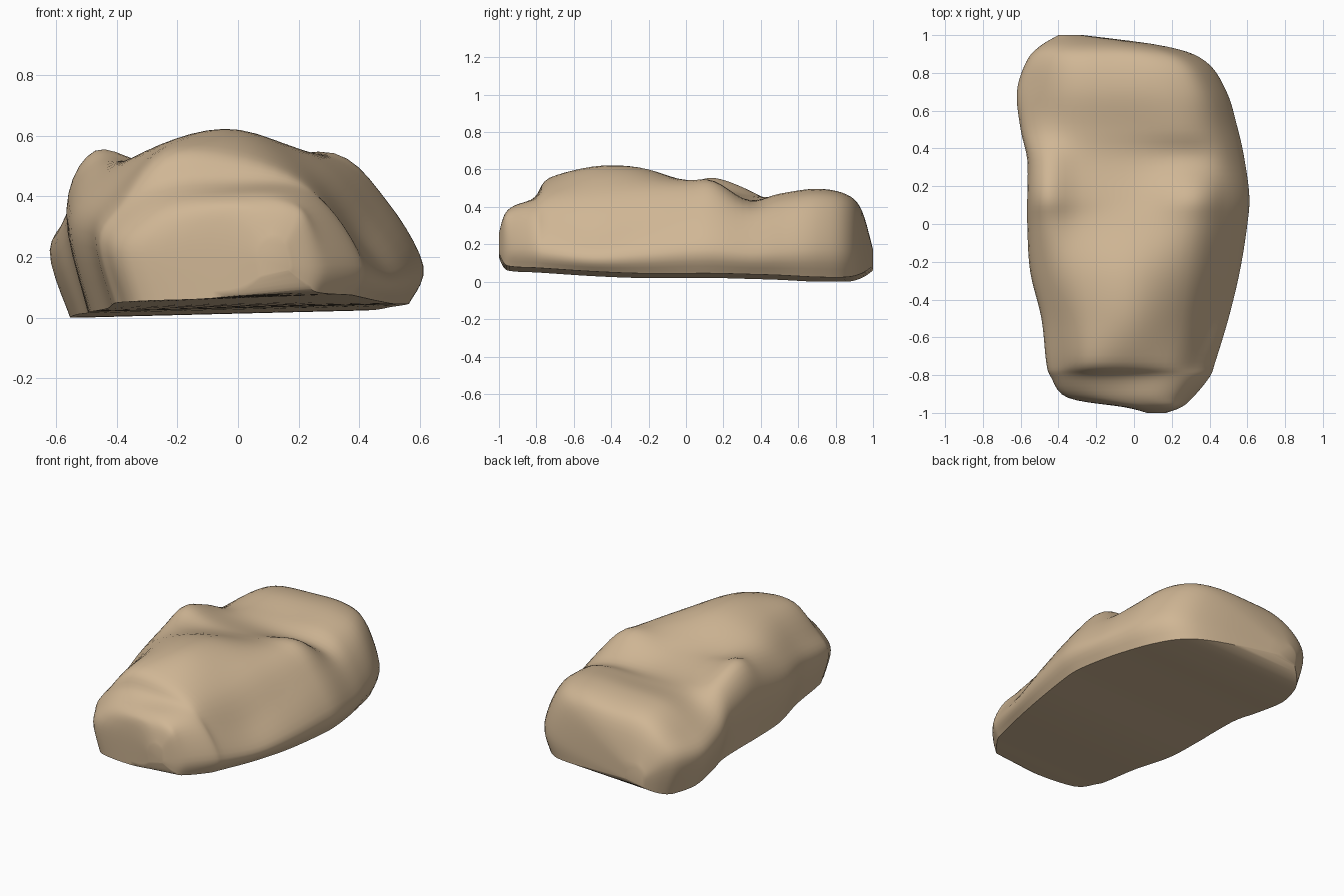
import bpy, bmesh
from mathutils import Vector

if "Cube" in bpy.data.objects:
    bpy.data.objects.remove(bpy.data.objects["Cube"])

# Cross-sections from front to back:
# y, left x, right x, underside z, then top heights across the width
SECTIONS = [
    (-1.00, 0.07, 0.17, 0.13, 0.23, 0.25, 0.26, 0.25, 0.23),
    (-0.97, -0.05, 0.25, 0.07, 0.31, 0.35, 0.36, 0.35, 0.31),
    (-0.92, -0.35, 0.31, 0.055, 0.30, 0.37, 0.40, 0.40, 0.34),
    (-0.81, -0.44, 0.40, 0.05, 0.35, 0.44, 0.45, 0.43, 0.34),
    (-0.73, -0.465, 0.43, 0.045, 0.38, 0.54, 0.54, 0.46, 0.31),
    (-0.50, -0.49, 0.50, 0.03, 0.42, 0.57, 0.61, 0.47, 0.27),
    (-0.25, -0.55, 0.56, 0.02, 0.45, 0.56, 0.61, 0.51, 0.32),
    (0.00, -0.565, 0.60, 0.02, 0.51, 0.51, 0.535, 0.53, 0.37),
    (0.15, -0.565, 0.61, 0.02, 0.55, 0.50, 0.49, 0.535, 0.38),
    (0.34, -0.565, 0.585, 0.015, 0.48, 0.46, 0.44, 0.425, 0.35),
    (0.50, -0.60, 0.55, 0.01, 0.38, 0.45, 0.46, 0.465, 0.37),
    (0.70, -0.62, 0.49, 0.00, 0.34, 0.465, 0.49, 0.49, 0.41),
    (0.86, -0.57, 0.38, 0.00, 0.34, 0.44, 0.46, 0.46, 0.39),
    (0.94, -0.50, 0.17, 0.02, 0.30, 0.36, 0.38, 0.37, 0.31),
    (1.00, -0.40, -0.27, 0.06, 0.15, 0.17, 0.17, 0.16, 0.14),
]
FRACTIONS = (0.08, 0.25, 0.50, 0.75, 0.90)


def smooth_path(points, steps):
    """Spline through every point."""
    out = []
    n = len(points)
    for i in range(n - 1):
        a, b = points[max(i - 1, 0)], points[i]
        c, d = points[i + 1], points[min(i + 2, n - 1)]
        for s in range(steps):
            t = s / steps
            out.append(0.5 * (2 * b + (c - a) * t + (2 * a - 5 * b + 4 * c - d) * t * t
                              + (3 * b - a - 3 * c + d) * t ** 3))
    out.append(points[-1].copy())
    return out


def section(y, left, right, base, *tops):
    """Half-ring from the left foot over the top to the right foot."""
    w = right - left
    pts = [(left + 0.06 * w, base),
           (left, base + 0.64 * (tops[0] - base))]
    pts += [(left + f * w, z) for f, z in zip(FRACTIONS, tops)]
    pts += [(right, base + 0.42 * (tops[-1] - base)),
            (right - 0.04 * w, base + 0.025)]
    return smooth_path([Vector((x, y, z)) for x, z in pts], 5)


# Boulder: loft the sections front to back
rows = [section(*s) for s in SECTIONS]
lines = [smooth_path(list(line), 5) for line in zip(*rows)]
rings = list(zip(*lines))

bm = bmesh.new()
grid = [[bm.verts.new((p.x, p.y, max(p.z, 0))) for p in ring] for ring in rings]
for r0, r1 in zip(grid, grid[1:]):
    for j in range(len(r0) - 1):
        bm.faces.new((r0[j], r0[j + 1], r1[j + 1], r1[j]))
    bm.faces.new((r0[-1], r0[0], r1[0], r1[-1]))  # flat underside
bm.faces.new(grid[0])
bm.faces.new(grid[-1])
bmesh.ops.recalc_face_normals(bm, faces=bm.faces)
mesh = bpy.data.meshes.new("boulder")
bm.to_mesh(mesh)
bm.free()
boulder = bpy.data.objects.new("boulder", mesh)
bpy.context.collection.objects.link(boulder)

# Sandstone colour
stone = bpy.data.materials.new("sandstone")
stone.diffuse_color = (0.63, 0.47, 0.30, 1)
stone.use_nodes = True
stone.node_tree.nodes["Principled BSDF"].inputs["Base Color"].default_value = stone.diffuse_color
mesh.materials.append(stone)

bpy.context.view_layer.objects.active = boulder
boulder.select_set(True)
bpy.ops.object.shade_smooth_by_angle(angle=0.8)
